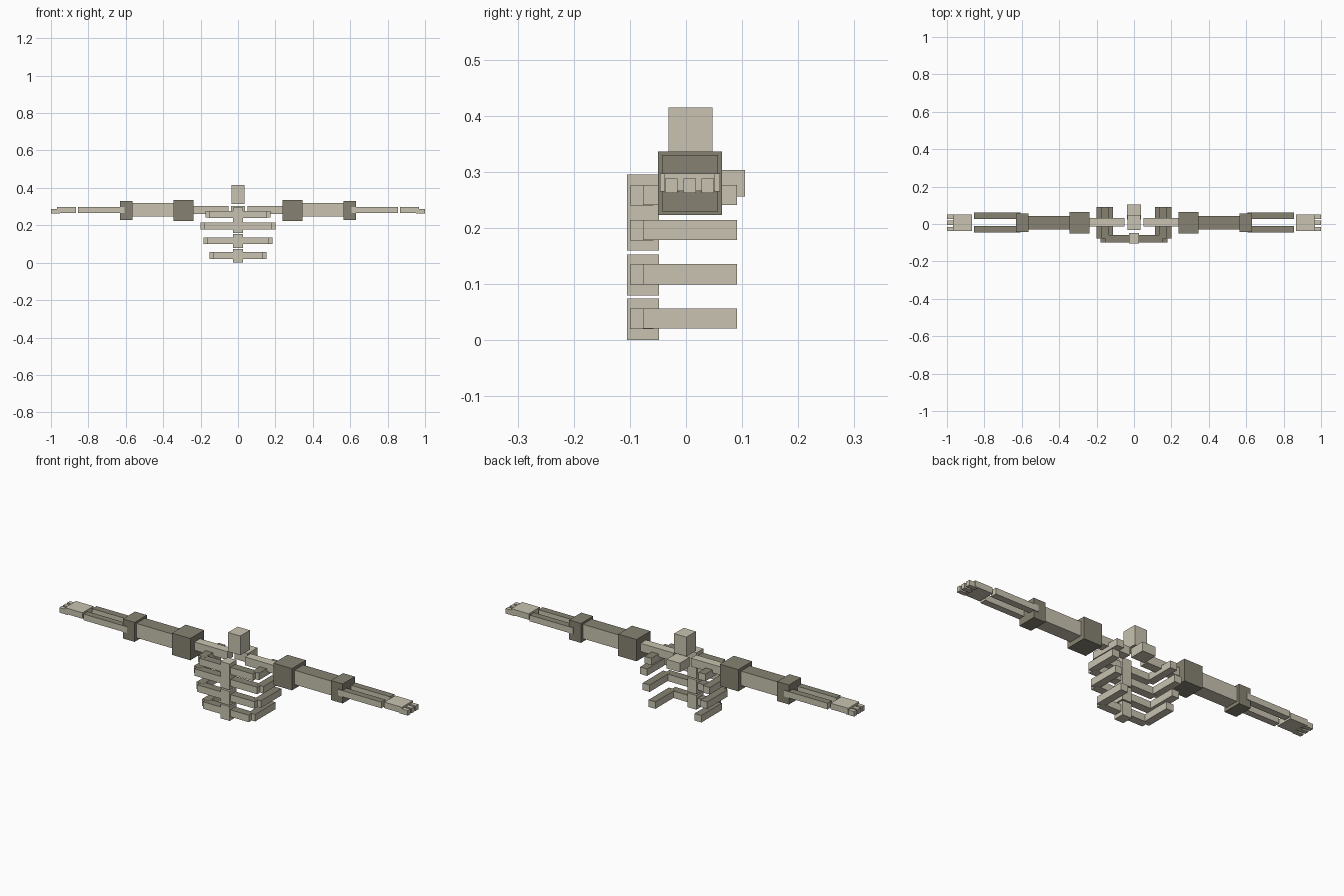
import bpy

if "Cube" in bpy.data.objects:
    bpy.data.objects.remove(bpy.data.objects["Cube"], do_unlink=True)


def make_material(name, rgb):
    mat = bpy.data.materials.new(name)
    mat.use_nodes = True
    colour = (*rgb, 1)
    mat.diffuse_color = colour
    mat.node_tree.nodes["Principled BSDF"].inputs["Base Color"].default_value = colour
    return mat


BONE = make_material("pale bone", (0.58, 0.545, 0.435))
DARK = make_material("dark bone", (0.238, 0.223, 0.168))


def box(name, x, y, z, mats=(BONE,)):
    """Box from (low, high) ranges; a second material goes on the upward face."""
    centre = [(a + b) / 2 for a, b in (x, y, z)]
    bpy.ops.mesh.primitive_cube_add(size=1, location=centre)
    obj = bpy.context.object
    obj.name = name
    obj.scale = [b - a for a, b in (x, y, z)]
    bpy.ops.object.transform_apply(location=False, rotation=False, scale=True)
    for mat in mats:
        obj.data.materials.append(mat)
    if len(mats) > 1:
        for face in obj.data.polygons:
            face.material_index = int(face.normal.z > 0.5)
    return obj


def pair(name, x, y, z, mats=(BONE,)):
    """Matching boxes on the left (+x) and the right (-x)."""
    box("left_" + name, x, y, z, mats)
    box("right_" + name, (-x[1], -x[0]), y, z, mats)


TOPPED = (BONE, DARK)

# Neck and the vertebra behind it
box("neck", (-0.035, 0.035), (-0.031, 0.047), (0.315, 0.415))
box("upper_vertebra", (-0.038, 0.038), (0.025, 0.105), (0.256, 0.303))

# Breastbone in three segments
for i, z in enumerate([(0, 0.074), (0.08, 0.153), (0.16, 0.295)]):
    box(f"breastbone_{i + 1}", (-0.026, 0.026), (-0.105, -0.048), z)

# Ribs: a front bar with a side bar running back at each end
for i, (half, low) in enumerate([(0.152, 0.02), (0.185, 0.099),
                                 (0.2, 0.178), (0.175, 0.24)]):
    z = (low, low + 0.036)
    box(f"rib_front_{i + 1}", (0.02 - half, half - 0.02), (-0.1, -0.058), z, TOPPED)
    pair(f"rib_side_{i + 1}", (half - 0.04, half), (-0.077, 0.091),
         (z[0] + 0.0005, z[1] + 0.0005), TOPPED)

# Arms, from the collarbone out to the hand
pair("collarbone", (0.05, 0.245), (-0.014, 0.031), (0.261, 0.304))
pair("shoulder", (0.239, 0.345), (-0.05, 0.064), (0.223, 0.336), (DARK,))
pair("upper_arm", (0.34, 0.57), (-0.03, 0.042), (0.246, 0.32), TOPPED)
pair("elbow", (0.563, 0.631), (-0.043, 0.057), (0.229, 0.33), (DARK,))
pair("forearm_front", (0.606, 0.855), (-0.046, -0.012), (0.265, 0.297), TOPPED)
pair("forearm_back", (0.606, 0.855), (0.026, 0.061), (0.265, 0.297), TOPPED)
pair("hand", (0.866, 0.967), (-0.038, 0.052), (0.266, 0.297))

# Three short fingers on each hand
for i in range(3):
    y = -0.037 + i * 0.0325
    pair(f"finger_{i + 1}", (0.952, 1), (y, y + 0.022), (0.262, 0.288))
